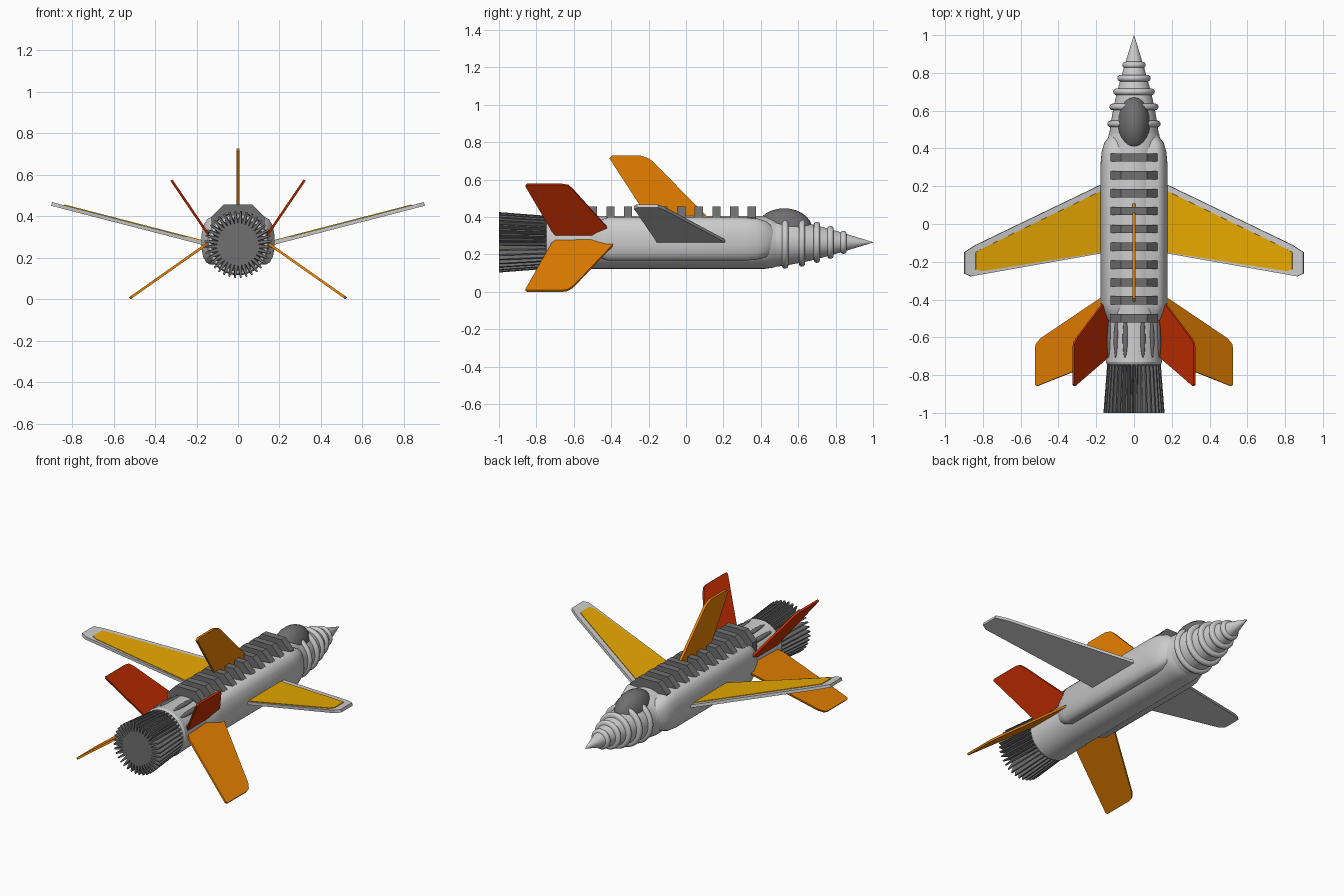
import bpy, bmesh, math
from mathutils import Vector, Matrix

if "Cube" in bpy.data.objects:
    bpy.data.objects.remove(bpy.data.objects["Cube"])

AXIS_Z = 0.265


def mat(name, rgb):
    m = bpy.data.materials.new(name)
    m.diffuse_color = (*rgb, 1)
    m.use_nodes = True
    m.node_tree.nodes["Principled BSDF"].inputs["Base Color"].default_value = m.diffuse_color
    return m


GREY = mat("light_grey", (0.6, 0.6, 0.6))
DARK = mat("dark_grey", (0.16, 0.16, 0.16))
YELLOW = mat("yellow", (0.80, 0.39, 0.0))
ORANGE = mat("orange", (0.85, 0.23, 0.0))
RED = mat("red", (0.62, 0.03, 0.0))


def finish(name, bm, m, smooth=None):
    bmesh.ops.recalc_face_normals(bm, faces=bm.faces)
    me = bpy.data.meshes.new(name)
    bm.to_mesh(me)
    bm.free()
    ob = bpy.data.objects.new(name, me)
    bpy.context.collection.objects.link(ob)
    me.materials.append(m)
    if smooth:
        bpy.ops.object.select_all(action='DESELECT')
        ob.select_set(True)
        bpy.context.view_layer.objects.active = ob
        bpy.ops.object.shade_smooth_by_angle(angle=math.radians(smooth))
    return ob


def loft(name, rings, m, smooth=None):
    """Skin closed rings of equal length and cap both ends."""
    bm = bmesh.new()
    vr = [[bm.verts.new(p) for p in r] for r in rings]
    n = len(vr[0])
    for a, b in zip(vr, vr[1:]):
        for i in range(n):
            bm.faces.new((a[i], a[(i + 1) % n], b[(i + 1) % n], b[i]))
    bm.faces.new(vr[0])
    bm.faces.new(vr[-1])
    return finish(name, bm, m, smooth)


def circle(y, r, n=40):
    return [(r * math.cos(2 * math.pi * i / n), y, AXIS_Z + r * math.sin(2 * math.pi * i / n))
            for i in range(n)]


def lathe(name, profile, m, smooth=30):
    return loft(name, [circle(y, r) for y, r in profile], m, smooth)


def plate(name, pts, origin, direction, t0, t1, m):
    """Flat panel: pts are (y, span) from origin (x, z) along direction, t = thickness range."""
    d = Vector((direction[0], 0, direction[1])).normalized()
    nrm = Vector((-d.z, 0, d.x))
    if nrm.z < 0:
        nrm = -nrm
    o = Vector((origin[0], 0, origin[1]))
    return loft(name, [[o + d * s + nrm * t + Vector((0, y, 0)) for y, s in pts] for t in (t0, t1)], m)


def ellipsoid(name, matrix, m):
    bm = bmesh.new()
    bmesh.ops.create_uvsphere(bm, u_segments=24, v_segments=14, radius=1, matrix=matrix)
    return finish(name, bm, m, smooth=60)


# Fuselage tube
lathe("fuselage", [(-0.75, 0.13), (-0.745, 0.142), (-0.73, 0.149), (-0.71, 0.147), (-0.5, 0.142),
                   (0.42, 0.142), (0.47, 0.135), (0.5, 0.12)], GREY)

# Nose cone with raised rings
lathe("nose_cone", [(0.42, 0.138), (0.53, 0.124), (0.62, 0.108), (0.70, 0.09), (0.77, 0.07),
                    (0.84, 0.05), (0.997, 0.002), (1.0, 0.0005)], GREY)
for i, (y, r) in enumerate([(0.53, 0.141), (0.62, 0.130), (0.70, 0.110), (0.772, 0.088), (0.842, 0.062)]):
    prof = [(y + 0.017 * math.cos(a), r - 0.016 + 0.016 * math.sin(a))
            for a in [math.pi * k / 8 for k in range(9)]]
    lathe(f"nose_ring_{i + 1}", prof, GREY, 50)

# Canopy
ellipsoid("canopy", Matrix.Translation((0, 0.525, 0.33)) @ Matrix.Diagonal((0.087, 0.152, 0.117, 1)), DARK)

# Side pods
SEC = [(0.04, 0.39), (0.125, 0.398), (0.15, 0.385), (0.167, 0.355), (0.176, 0.31), (0.177, 0.25),
       (0.168, 0.205), (0.153, 0.178), (0.135, 0.168), (0.04, 0.17)]
ENDS = [(-0.53, 0.74, 0.45), (-0.48, 0.88, 0.8), (-0.42, 1, 1), (0.32, 1, 1), (0.38, 0.97, 0.96),
        (0.43, 0.89, 0.82), (0.465, 0.74, 0.55)]
for side, s in (("left", -1), ("right", 1)):
    loft(f"side_pod_{side}", [[(s * x * kx, y, 0.283 + (z - 0.283) * kz) for x, z in SEC]
                              for y, kx, kz in ENDS], GREY, 35)

# Spine ribs
RIB = [(-0.128, 0.33), (-0.128, 0.397), (-0.068, 0.457), (0.068, 0.457), (0.128, 0.397), (0.128, 0.33)]
for i in range(10):
    yc = 0.352 - i * 0.0945
    loft(f"spine_rib_{i + 1}", [[(x, y, z) for x, z in RIB] for y in (yc - 0.022, yc + 0.022)], DARK)

# Dark tapered vents behind the ribs
for i, a in enumerate((-66, -42, -19, 19, 42, 66)):
    m = (Matrix.Translation((0, 0, AXIS_Z)) @ Matrix.Rotation(math.radians(a), 4, 'Y')
         @ Matrix.Translation((0, -0.6, 0.142)) @ Matrix.Rotation(math.radians(-1.5), 4, 'X')
         @ Matrix.Diagonal((0.014, 0.11, 0.012, 1)))
    ellipsoid(f"rear_vent_{i + 1}", m, DARK)

# Exhaust: core and flared fins
lathe("exhaust_core", [(-0.74, 0.12), (-0.997, 0.098)], DARK)
N = 36


def star(y, r_out, r_in):
    pts = []
    for i in range(N):
        for off, r in ((-0.5, r_in), (-0.14, r_out), (0.14, r_out)):
            a = 2 * math.pi * (i + 0.5 + off) / N
            pts.append((r * math.cos(a), y, AXIS_Z + r * math.sin(a)))
    return pts


loft("exhaust_fins", [star(-0.74, 0.142, 0.122), star(-1.0, 0.162, 0.098)], DARK)

# Wings, wing panels and tail fins, mirrored
WING = [(0.225, -0.03), (0.205, 0.01), (-0.112, 0.69), (-0.15, 0.75), (-0.262, 0.75), (-0.277, 0.715),
        (-0.155, 0.0), (-0.15, -0.03)]
PANEL = [(0.175, 0.005), (-0.13, 0.655), (-0.15, 0.69), (-0.24, 0.69), (-0.25, 0.66), (-0.15, 0.005)]
UPPER = [(-0.40, -0.01), (-0.605, 0.265), (-0.63, 0.29), (-0.66, 0.296), (-0.85, 0.296), (-0.858, 0.285),
         (-0.72, 0.0), (-0.70, -0.03), (-0.5, -0.03)]
LOWER = [(-0.39, 0.01), (-0.605, 0.40), (-0.635, 0.43), (-0.66, 0.436), (-0.85, 0.436), (-0.858, 0.425),
         (-0.72, 0.0), (-0.69, -0.04), (-0.45, -0.04)]
for side, s in (("left", -1), ("right", 1)):
    plate(f"wing_{side}", WING, (s * 0.172, 0.272), (s * 0.968, 0.25), -0.009, 0.009, GREY)
    plate(f"wing_panel_{side}", PANEL, (s * 0.172, 0.272), (s * 0.968, 0.25), 0.008, 0.013, YELLOW)
    plate(f"upper_tail_fin_{side}", UPPER, (s * 0.155, 0.33), (s * 0.165, 0.243), -0.006, 0.006, RED)
    plate(f"lower_tail_fin_{side}", LOWER, (s * 0.165, 0.256), (s * 0.355, -0.25), -0.006, 0.006, ORANGE)

# Dorsal fin
plate("dorsal_fin", [(0.125, 0.39), (-0.165, 0.685), (-0.195, 0.712), (-0.24, 0.728), (-0.395, 0.728),
                     (-0.41, 0.715), (-0.2, 0.39)], (0, 0), (0, 1), -0.008, 0.008, ORANGE)
